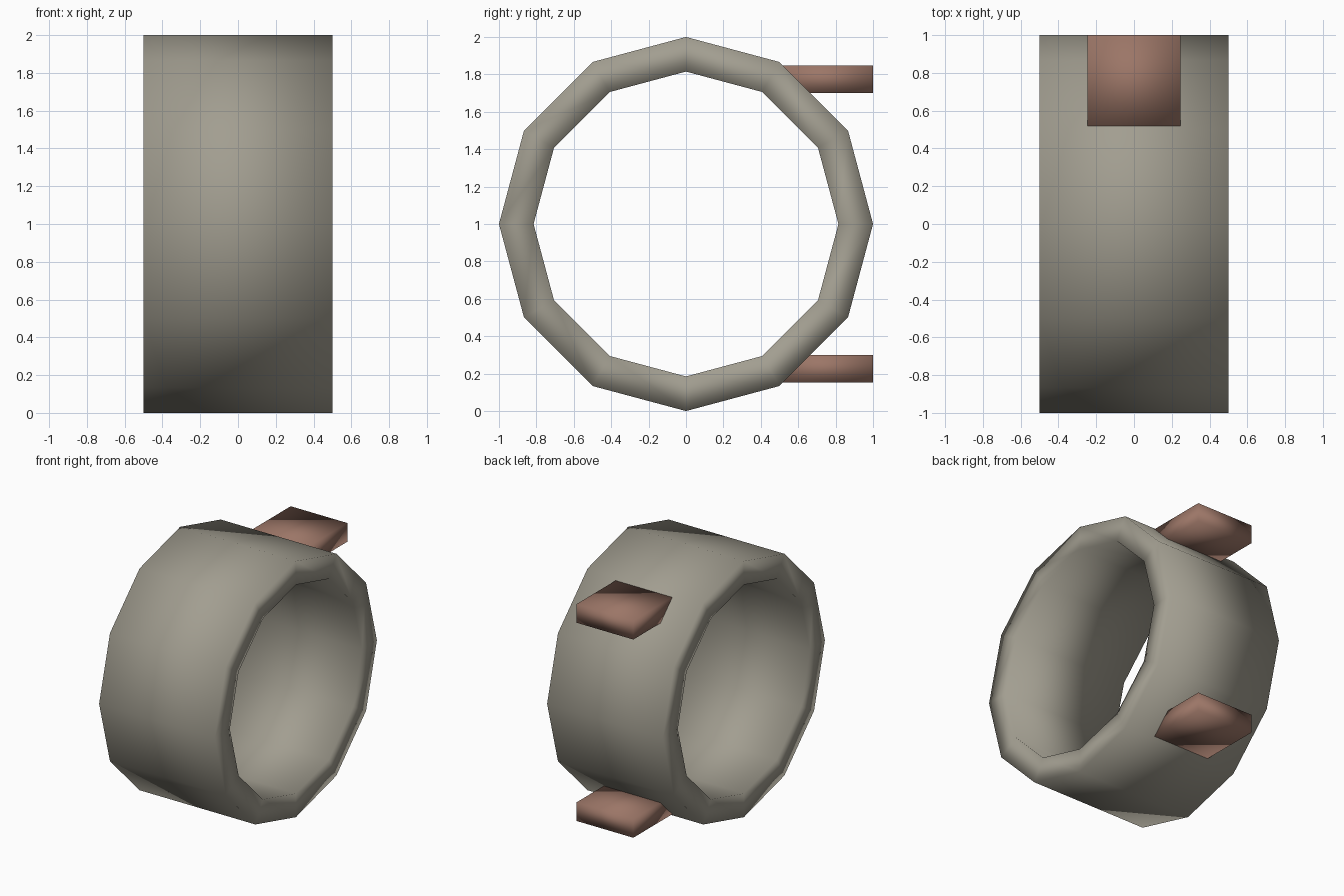
import bpy, bmesh, math

if "Cube" in bpy.data.objects:
    bpy.data.objects.remove(bpy.data.objects["Cube"])


def material(name, rgb):
    m = bpy.data.materials.new(name)
    m.diffuse_color = (*rgb, 1.0)
    m.use_nodes = True
    m.node_tree.nodes["Principled BSDF"].inputs["Base Color"].default_value = m.diffuse_color
    return m


def add_object(name, bm, mat):
    bmesh.ops.recalc_face_normals(bm, faces=bm.faces[:])
    for f in bm.faces:
        f.smooth = True
    me = bpy.data.meshes.new(name)
    bm.to_mesh(me)
    bm.free()
    me.materials.append(mat)
    ob = bpy.data.objects.new(name, me)
    bpy.context.collection.objects.link(ob)
    return ob


stone = material("warm grey", (0.36, 0.34, 0.28))
clay = material("clay brown", (0.33, 0.18, 0.135))

# Twelve-sided ring lying along x: rectangular section swept round the axis
SIDES, OUTER, INNER, HALF = 12, 1.0, 0.815, 0.5
section = [(-HALF, OUTER), (HALF, OUTER), (HALF, INNER), (-HALF, INNER)]
bm = bmesh.new()
rings = []
for i in range(SIDES):
    a = 2 * math.pi * i / SIDES
    rings.append([bm.verts.new((x, r * math.sin(a), 1 + r * math.cos(a)))
                  for x, r in section])
for i in range(SIDES):
    p, q = rings[i], rings[(i + 1) % SIDES]
    for j in range(4):
        k = (j + 1) % 4
        bm.faces.new((p[j], p[k], q[k], q[j]))
add_object("ring", bm, stone)

# Two flat pegs at the back, mirrored above and below the ring centre
for name, side in (("upper_peg", 1), ("lower_peg", -1)):
    bm = bmesh.new()
    bmesh.ops.create_cube(bm, size=1)
    for v in bm.verts:
        v.co = (v.co.x * 0.49, 0.75 + v.co.y * 0.5,
                1 + side * 0.774 + v.co.z * 0.146)
    add_object(name, bm, clay)
